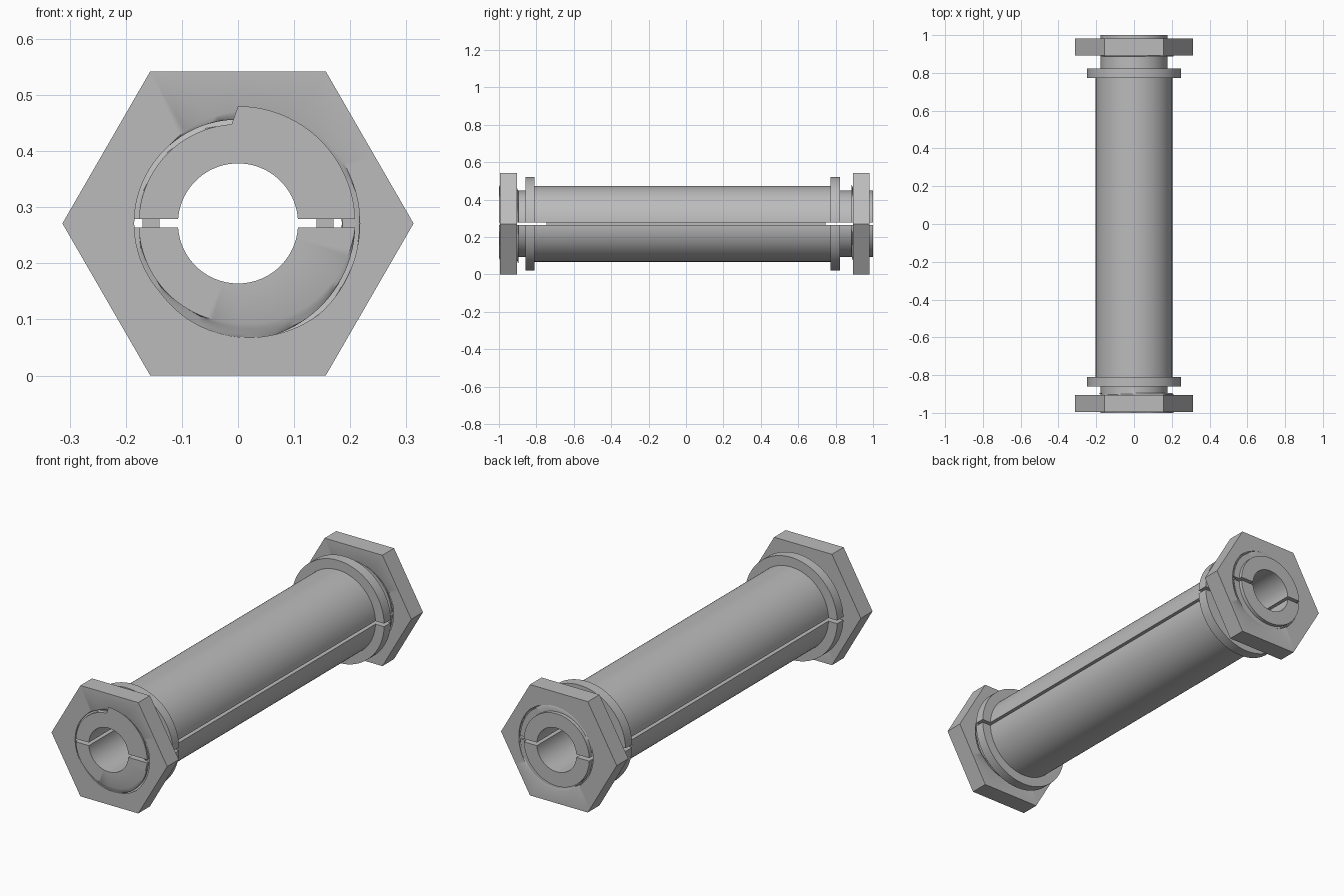
import bpy, bmesh
from math import pi, sin, cos, asin, floor

cube = bpy.data.objects.get("Cube")
if cube:
    bpy.data.objects.remove(cube)

CZ = 0.271          # height of the axis
GAP = 0.0075        # half of the slit between the shells
BORE, ROOT, CREST = 0.107, 0.177, 0.209
BODY, FLANGE = 0.203, 0.25
PITCH, CLEAR = 0.045, 0.008
APOTHEM = 0.271
COLS = 48

steel = bpy.data.materials.new("grey metal")
steel.diffuse_color = (0.5, 0.5, 0.5, 1)
steel.use_nodes = True
steel.node_tree.nodes["Principled BSDF"].inputs["Base Color"].default_value = (0.5, 0.5, 0.5, 1)


def finish(bm, name):
    bmesh.ops.recalc_face_normals(bm, faces=bm.faces)
    mesh = bpy.data.meshes.new(name)
    bm.to_mesh(mesh)
    bm.free()
    mesh.materials.append(steel)
    ob = bpy.data.objects.new(name, mesh)
    ob.location.z = CZ
    bpy.context.collection.objects.link(ob)
    bpy.ops.object.select_all(action='DESELECT')
    ob.select_set(True)
    bpy.context.view_layer.objects.active = ob
    bpy.ops.object.shade_smooth_by_angle(angle=0.6)
    return ob


def thread(a, y, face, started=False):
    """Radius of a right-handed trapezoid thread that begins at the plane y = face."""
    turn = ((pi / 2 - a) / (2 * pi)) % 1.0
    u = turn - (y - face) / PITCH
    if started and u > 0.74:
        return ROOT
    p = u - floor(u)
    if p < 0.25:
        k = 1
    elif p < 0.5:
        k = 2 - 4 * p
    else:
        k = max(0, 4 * p - 3)
    return ROOT + (CREST - ROOT) * k


def steps(lo, hi, n):
    return [lo + (hi - lo) * i / n for i in range(n + 1)]


# Outline of one shell: (y, radius), where a radius may be a function of angle
def threaded(lo, hi, start):
    return [(y, lambda a, y=y: thread(a, y, lo, start)) for y in steps(lo, hi, 30)]


profile = threaded(-1.0, -0.896, True)
profile += [(-0.896, ROOT), (-0.859, ROOT), (-0.859, FLANGE), (-0.811, FLANGE), (-0.811, BODY),
            (0.772, BODY), (0.772, FLANGE), (0.824, FLANGE), (0.824, ROOT), (0.886, ROOT)]
profile += threaded(0.886, 0.982, False)
profile += [(0.982, ROOT), (1.0, ROOT), (1.0, BORE), (-1.0, BORE)]


def shell(name, side):
    bm = bmesh.new()
    rows = []
    for y, r in profile:
        row = []
        for i in range(COLS + 1):
            a = pi * i / COLS
            rad = r(a * side) if callable(r) else r
            edge = asin(GAP / rad)
            b = edge + (pi - 2 * edge) * i / COLS
            row.append(bm.verts.new((rad * cos(b), y, side * rad * sin(b))))
        rows.append(row)
    for j, row in enumerate(rows):
        nxt = rows[(j + 1) % len(rows)]
        for i in range(COLS):
            bm.faces.new((row[i], row[i + 1], nxt[i + 1], nxt[i]))
    # flat mating faces along the slit
    for i in (0, COLS):
        bm.faces.new([row[i] for row in rows])
    bmesh.ops.remove_doubles(bm, verts=bm.verts, dist=1e-5)
    return finish(bm, name)


shell("upper_shell", 1)
shell("lower_shell", -1)


# Hexagonal nuts with a threaded bore
def nut(name, lo, hi, face):
    bm = bmesh.new()
    n = 2 * COLS
    angles = [2 * pi * i / n for i in range(n)]

    def ring(y, radius):
        return [bm.verts.new((radius(a) * cos(a), y, radius(a) * sin(a))) for a in angles]

    def hexagon(a):
        return APOTHEM / cos(a % (pi / 3) - pi / 6)

    rows = [ring(lo, hexagon)]
    rows += [ring(y, lambda a: thread(a, y, face) + CLEAR) for y in steps(lo, hi, 28)]
    rows.append(ring(hi, hexagon))
    for j, row in enumerate(rows):
        nxt = rows[(j + 1) % len(rows)]
        for i in range(n):
            k = (i + 1) % n
            bm.faces.new((row[i], row[k], nxt[k], nxt[i]))
    return finish(bm, name)


nut("front_nut", -0.994, -0.904, -1.0)
nut("back_nut", 0.892, 0.982, 0.886)

# Sealing strips that sit in the slit on both sides
for name, side in (("left_strip", 1), ("right_strip", -1)):
    bm = bmesh.new()
    bmesh.ops.create_cube(bm, size=1)
    bmesh.ops.scale(bm, vec=(0.03, 1.49, 0.02), verts=bm.verts)
    bmesh.ops.translate(bm, vec=(side * 0.155, 0, 0), verts=bm.verts)
    finish(bm, name)
